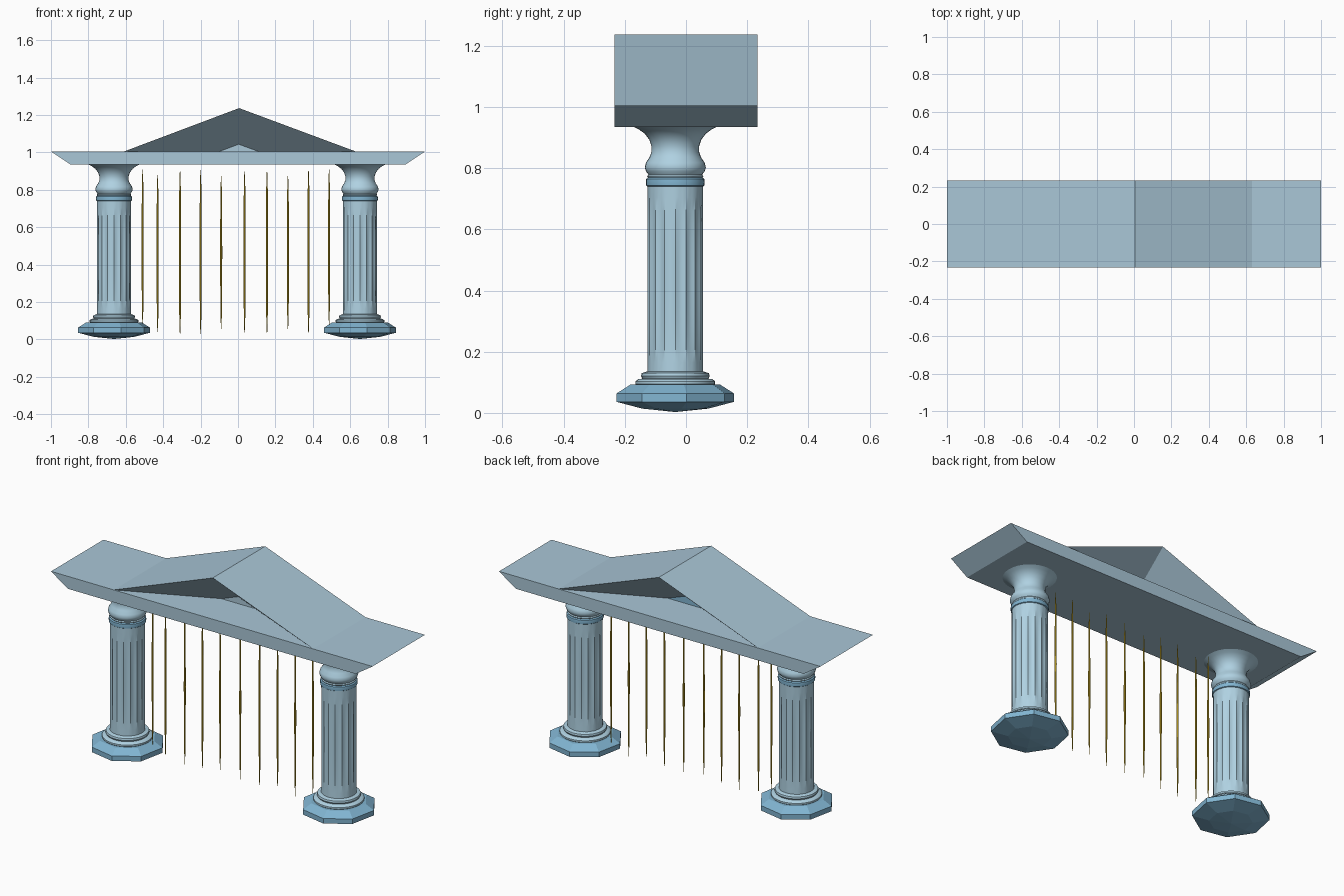
import bpy, bmesh, math

if "Cube" in bpy.data.objects:
    bpy.data.objects.remove(bpy.data.objects["Cube"])


def material(name, rgb):
    m = bpy.data.materials.new(name)
    m.diffuse_color = (*rgb, 1)
    m.use_nodes = True
    m.node_tree.nodes["Principled BSDF"].inputs["Base Color"].default_value = m.diffuse_color
    return m


PALE = material("pale blue stone", (0.43, 0.64, 0.76))
SLAB = material("grey blue stone", (0.40, 0.57, 0.68))
BLUE = material("mid blue stone", (0.22, 0.46, 0.64))
GOLD = material("gold", (0.62, 0.42, 0.02))


def make(name, verts, faces, mats, smooth=None):
    """Mesh object with outward normals and optional smooth shading."""
    me = bpy.data.meshes.new(name)
    me.from_pydata(verts, [], faces)
    for m in mats:
        me.materials.append(m)
    bm = bmesh.new()
    bm.from_mesh(me)
    bmesh.ops.recalc_face_normals(bm, faces=bm.faces)
    bm.to_mesh(me)
    bm.free()
    ob = bpy.data.objects.new(name, me)
    bpy.context.collection.objects.link(ob)
    if smooth:
        bpy.ops.object.select_all(action='DESELECT')
        ob.select_set(True)
        bpy.context.view_layer.objects.active = ob
        bpy.ops.object.shade_smooth_by_angle(angle=math.radians(smooth))
    return ob


def lathe(name, centre, profile, sides, mat, turn=0, smooth=None, flute=None):
    """Turn (radius, z) points round a vertical axis and cap both ends."""
    cx, cy = centre
    verts, faces = [], []
    for r, z in profile:
        for i in range(sides):
            a = turn + 2 * math.pi * i / sides
            rr = r - (flute(i, z) if flute else 0)
            verts.append((cx + rr * math.cos(a), cy + rr * math.sin(a), z))
    for k in range(len(profile) - 1):
        for i in range(sides):
            j = (i + 1) % sides
            faces.append((k * sides + i, k * sides + j,
                          (k + 1) * sides + j, (k + 1) * sides + i))
    top = (len(profile) - 1) * sides
    faces += [tuple(range(sides))[::-1], tuple(range(top, top + sides))]
    return make(name, verts, faces, [mat], smooth)


# Entablature slab with undercut ends
D, ZB, ZT = 0.233, 0.935, 1.005
outline = [(-0.895, ZB), (0.895, ZB), (1, ZT), (-1, ZT)]
make("entablature_slab",
     [(x, y, z) for y in (-D, D) for x, z in outline],
     [(0, 1, 2, 3), (7, 6, 5, 4)] +
     [(i, i + 4, (i + 1) % 4 + 4, (i + 1) % 4) for i in range(4)], [SLAB])

# Pediment: two roof slopes, with funnel recesses front and back
outer = [(-0.61, ZT), (0.006, 1.237), (0.63, ZT)]
inner = [(-0.10, ZT), (0.004, 1.044), (0.11, ZT)]
verts = [(x, y, z) for tri, y in ((outer, -D), (inner, -0.005), (inner, 0.005), (outer, D))
         for x, z in tri]
faces = [(0, 1, 10, 9), (1, 2, 11, 10),
         (0, 1, 4, 3), (1, 2, 5, 4), (3, 4, 5),
         (9, 10, 7, 6), (10, 11, 8, 7), (6, 7, 8)]
pediment = make("pediment", verts, faces, [SLAB, BLUE])
for p in pediment.data.polygons:          # rear inner panel is bluer
    if len(p.vertices) == 3 and p.center.y > 0:
        p.material_index = 1


# Columns
def flute_depth(i, z):
    t = (z - 0.15) / 0.57
    if i % 3 == 0 or not 0 < t < 1:
        return 0
    return 0.006 * math.sqrt(math.sin(math.pi * t))


for side, x in (("left", -0.663), ("right", 0.652)):
    c = (x, -0.035)
    lathe(side + "_plinth", c,
          [(0.002, 0.003), (0.11, 0.014), (0.195, 0.036), (0.195, 0.064),
           (0.15, 0.092)], 8, BLUE, math.radians(11))
    lathe(side + "_base_rings", c,
          [(0.122, 0.085), (0.13, 0.094), (0.13, 0.103), (0.122, 0.11),
           (0.108, 0.112), (0.112, 0.12), (0.11, 0.13), (0.09, 0.136)],
          32, PALE, smooth=35)
    lathe(side + "_shaft", c,
          [(0.091, 0.12 + 0.63 * k / 14) for k in range(15)],
          48, PALE, smooth=20, flute=flute_depth)
    lathe(side + "_neck_ring", c,
          [(0.088, 0.738), (0.095, 0.743), (0.096, 0.754), (0.095, 0.764),
           (0.088, 0.77)], 32, BLUE, smooth=40)
    lathe(side + "_capital", c,
          [(0.088, 0.766), (0.092, 0.774), (0.088, 0.779), (0.096, 0.79),
           (0.1, 0.802), (0.096, 0.818), (0.084, 0.836), (0.078, 0.853),
           (0.078, 0.872), (0.085, 0.893), (0.1, 0.913), (0.118, 0.926),
           (0.136, ZB)], 32, PALE, smooth=35)

# Hanging gold rods: slim tapered spindles (x, bottom, top)
rods = [(-0.51, 0.08, 0.91), (-0.43, 0.04, 0.88), (-0.31, 0.025, 0.905),
        (-0.20, 0.03, 0.905), (-0.09, 0.055, 0.875), (0.035, 0.035, 0.90),
        (0.155, 0.03, 0.905), (0.267, 0.055, 0.875), (0.377, 0.03, 0.91),
        (0.487, 0.08, 0.91)]
for n, (x, lo, hi) in enumerate(rods, 1):
    h = hi - lo
    lathe(f"gold_rod_{n}", (x, -0.03),
          [(0.001, lo), (0.004, lo + 0.1 * h), (0.006, lo + 0.5 * h),
           (0.004, lo + 0.9 * h), (0.001, hi)], 6, GOLD)
